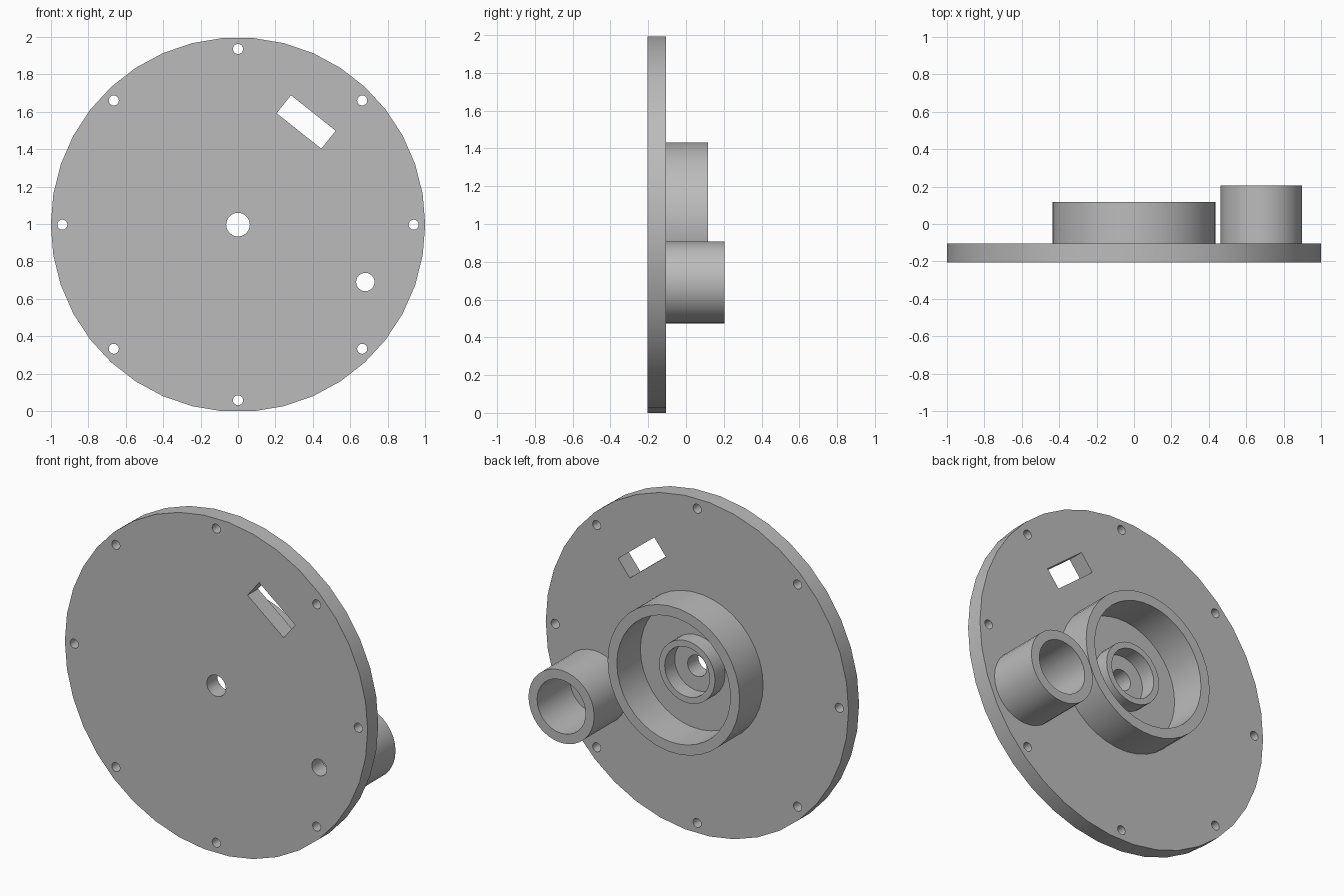
import bpy, bmesh, math
from mathutils import Matrix, Vector

old = bpy.data.objects.get("Cube")
if old:
    bpy.data.objects.remove(old, do_unlink=True)

grey = bpy.data.materials.new("plain grey")
grey.use_nodes = True
colour = (0.5, 0.5, 0.5, 1)
grey.diffuse_color = colour
grey.node_tree.nodes["Principled BSDF"].inputs["Base Color"].default_value = colour

SIDES = 38
CZ = math.cos(math.pi / SIDES)      # plate centre height, resting on a flat side
FRONT, BACK = -0.205, -0.105        # plate faces along y
TO_Y = Matrix.Rotation(math.radians(90), 4, 'X')


def make_object(name, bm):
    bmesh.ops.recalc_face_normals(bm, faces=bm.faces)
    mesh = bpy.data.meshes.new(name)
    bm.to_mesh(mesh)
    bm.free()
    mesh.materials.append(grey)
    obj = bpy.data.objects.new(name, mesh)
    bpy.context.collection.objects.link(obj)
    return obj


def add_cylinder(bm, x, z, radius, y0, y1, sides):
    bmesh.ops.create_cone(
        bm, cap_ends=True, segments=sides, radius1=radius, radius2=radius,
        depth=y1 - y0,
        matrix=Matrix.Translation((x, (y0 + y1) / 2, z)) @ TO_Y
        @ Matrix.Rotation(math.pi / 2, 4, 'Z'))


def smooth(obj):
    bpy.ops.object.select_all(action='DESELECT')
    obj.select_set(True)
    bpy.context.view_layer.objects.active = obj
    bpy.ops.object.shade_smooth_by_angle(angle=math.radians(30))


def make_ring(name, x, z, outer, inner, top, sides):
    """Lathe a rectangular wall section around a y axis."""
    base = BACK - 0.01
    bm = bmesh.new()
    section = [(outer, base), (outer, top), (inner, top), (inner, BACK), (inner, base)]
    loops = []
    for i in range(sides):
        a = 2 * math.pi * i / sides
        loops.append([bm.verts.new((x + r * math.cos(a), y, z + r * math.sin(a)))
                      for r, y in section])
    n = len(section)
    for i in range(sides):
        p, q = loops[i], loops[(i + 1) % sides]
        for j in range(n):
            k = (j + 1) % n
            bm.faces.new((p[j], p[k], q[k], q[j]))
    smooth(make_ring_object := make_object(name, bm))
    return make_ring_object


# Round plate, with a vertex on each side of the x axis
bm = bmesh.new()
rim = [Vector((math.cos(2 * math.pi * i / SIDES), FRONT,
               CZ + math.sin(2 * math.pi * i / SIDES))) for i in range(SIDES)]
face = bm.faces.new([bm.verts.new(v) for v in rim])
grown = bmesh.ops.extrude_face_region(bm, geom=[face])
bmesh.ops.translate(bm, vec=(0, BACK - FRONT, 0),
                    verts=[v for v in grown["geom"] if isinstance(v, bmesh.types.BMVert)])
if not face.is_valid or len(bm.faces) < SIDES + 2:
    bm.faces.new([v for v in bm.verts if abs(v.co.y - FRONT) < 1e-5])
plate = make_object("round_plate", bm)

# Cutter: shaft hole, tube hole, eight screw holes and a slanted slot
TUBE_X, TUBE_Z = 0.68, 0.69
bm = bmesh.new()
y0, y1 = FRONT - 0.1, BACK + 0.1
add_cylinder(bm, 0, CZ, 0.063, y0, y1, 30)
add_cylinder(bm, TUBE_X, TUBE_Z, 0.049, y0, y1, 24)
for i in range(8):
    a = i * math.pi / 4
    add_cylinder(bm, 0.938 * math.cos(a), CZ + 0.938 * math.sin(a), 0.027, y0, y1, 16)
bmesh.ops.create_cube(
    bm, size=1,
    matrix=Matrix.Translation((0.364, (y0 + y1) / 2, 1.545))
    @ Matrix.Rotation(math.radians(38.5), 4, 'Y')
    @ Matrix.Diagonal((0.305, y1 - y0, 0.123, 1)))
cutter = make_object("hole_cutter", bm)
cutter.hide_render = True

cut = plate.modifiers.new("holes", 'BOOLEAN')
cut.operation = 'DIFFERENCE'
cut.solver = 'EXACT'
cut.object = cutter
bpy.ops.object.select_all(action='DESELECT')
plate.select_set(True)
bpy.context.view_layer.objects.active = plate
bpy.ops.object.modifier_apply(modifier=cut.name)
bpy.data.objects.remove(cutter, do_unlink=True)
smooth(plate)

# Raised walls on the back
make_ring("large_ring", 0, CZ, 0.436, 0.375, 0.117, SIDES)
make_ring("centre_boss", 0, CZ, 0.185, 0.148, -0.01, 30)
make_ring("side_tube", TUBE_X, TUBE_Z, 0.217, 0.16, 0.205, 32)
